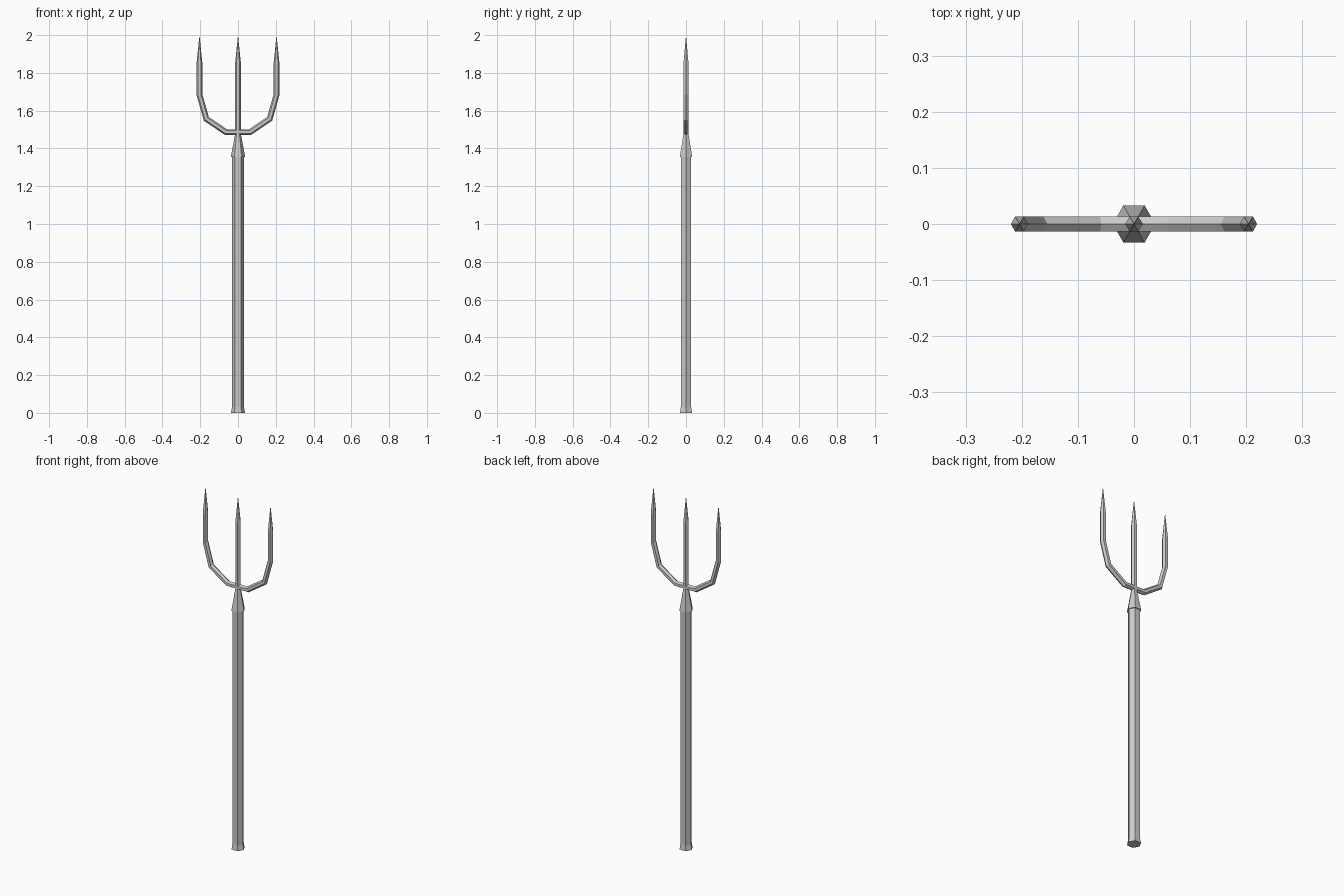
import bpy, bmesh, math
from mathutils import Vector

if "Cube" in bpy.data.objects:
    bpy.data.objects.remove(bpy.data.objects["Cube"])

SIDES = 6


def sweep(name, stations):
    """Hexagonal tube along (x, z, radius) stations in the XZ plane, mitred at bends."""
    bm = bmesh.new()
    pts = [Vector((x, 0, z)) for x, z, r in stations]
    rings = []
    for i, (p, (x, z, r)) in enumerate(zip(pts, stations)):
        if r == 0:
            rings.append([bm.verts.new(p)])
            continue
        before = (p - pts[i - 1]) if i > 0 else pts[i + 1] - p
        after = (pts[i + 1] - p) if i < len(pts) - 1 else before
        if before.length == 0 or after.length == 0:
            before = after = before if before.length else after
        before, after = before.normalized(), after.normalized()
        t = (before + after).normalized()
        n = Vector((t.z, 0, -t.x)) / t.dot(after)
        ring = []
        for k in range(SIDES):
            a = 2 * math.pi * k / SIDES
            ring.append(bm.verts.new(p + n * r * math.cos(a) + Vector((0, r * math.sin(a), 0))))
        rings.append(ring)
    for a, b in zip(rings, rings[1:]):
        for k in range(SIDES):
            j = (k + 1) % SIDES
            quad = [a[k % len(a)], a[j % len(a)], b[j % len(b)], b[k % len(b)]]
            bm.faces.new(list(dict.fromkeys(quad)))
    for ring in (rings[0], rings[-1]):
        if len(ring) > 1:
            bm.faces.new(ring)
    bmesh.ops.recalc_face_normals(bm, faces=bm.faces)
    mesh = bpy.data.meshes.new(name)
    bm.to_mesh(mesh)
    bm.free()
    obj = bpy.data.objects.new(name, mesh)
    bpy.context.collection.objects.link(obj)
    return obj


# Pole with flared foot
sweep("shaft", [(0, 0, 0.037), (0, 0.03, 0.032), (0, 1.36, 0.032)])

# Tapered socket joining pole and fork
sweep("socket", [(0, 1.355, 0.038), (0, 1.48, 0.0145)])

# Outer tines: one continuous U, mirrored from its right half
R = 0.0155
half = [(0.063, 1.486, R), (0.168, 1.557, R), (0.204, 1.685, R),
        (0.204, 1.85, R), (0.204, 2.0, 0)]
sweep("outer_tines", [(-x, z, r) for x, z, r in reversed(half)] + half)

# Centre tine
sweep("centre_tine", [(0, 1.475, R), (0, 1.85, R), (0, 2.0, 0)])
